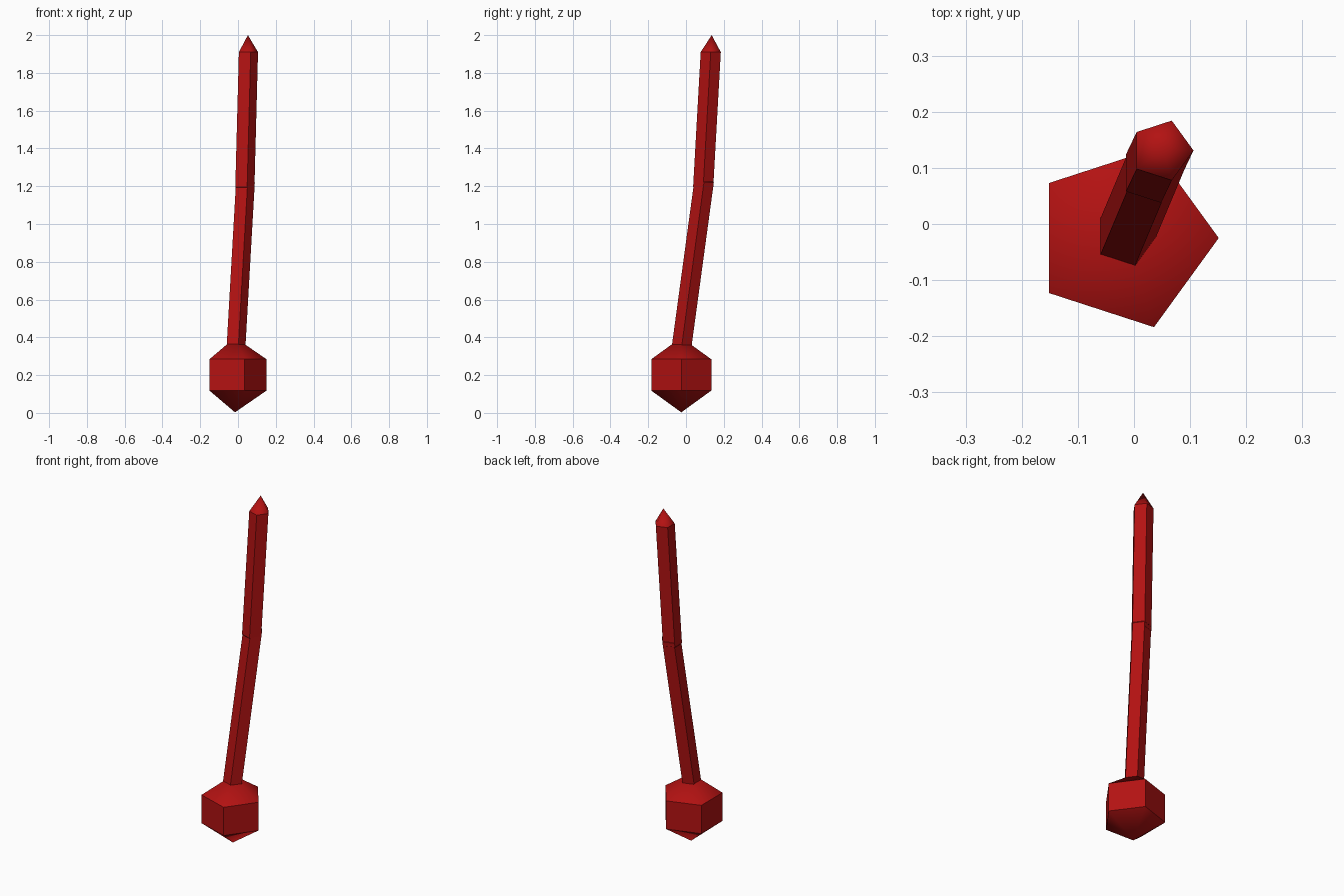
import bpy, bmesh, math
from mathutils import Vector

if "Cube" in bpy.data.objects:
    bpy.data.objects.remove(bpy.data.objects["Cube"])

red = bpy.data.materials.new("red")
red.diffuse_color = (0.45, 0.006, 0.006, 1)
red.use_nodes = True
red.node_tree.nodes["Principled BSDF"].inputs["Base Color"].default_value = red.diffuse_color


def capsule(name, low, high, radius, cap):
    """Five-sided shaft between two horizontal rings, closed by pointed caps."""
    low, high = Vector(low), Vector(high)
    axis = (high - low).normalized()
    bm = bmesh.new()
    rings = []
    for c in (low, high):
        rings.append([bm.verts.new(c + radius * Vector((math.cos(a), math.sin(a), 0)))
                      for a in (i * math.tau / 5 for i in range(5))])
    bottom = bm.verts.new(low - axis * cap)
    top = bm.verts.new(high + axis * cap)
    for i in range(5):
        j = (i + 1) % 5
        bm.faces.new((rings[0][i], rings[0][j], rings[1][j], rings[1][i]))
        # caps shade smoothly, shaft sides stay flat
        bm.faces.new((bottom, rings[0][j], rings[0][i])).smooth = True
        bm.faces.new((top, rings[1][i], rings[1][j])).smooth = True
    for ring in rings:
        for i in range(5):
            bm.edges.get((ring[i], ring[(i + 1) % 5])).smooth = False
    mesh = bpy.data.meshes.new(name)
    bm.to_mesh(mesh)
    bm.free()
    mesh.materials.append(red)
    obj = bpy.data.objects.new(name, mesh)
    bpy.context.collection.objects.link(obj)
    return obj


# rounded foot
capsule("bulb", (-0.016, -0.025, 0.118), (-0.016, -0.025, 0.284), 0.167, 0.115)
# leaning lower stem, its cap poking out slightly at the joint
capsule("lower_stem", (-0.016, -0.024, 0.345), (0.034, 0.095, 1.22), 0.055, 0.08)
# straighter upper stem with pointed tip
capsule("upper_stem", (0.031, 0.091, 1.197), (0.050, 0.131, 1.91), 0.056, 0.09)
